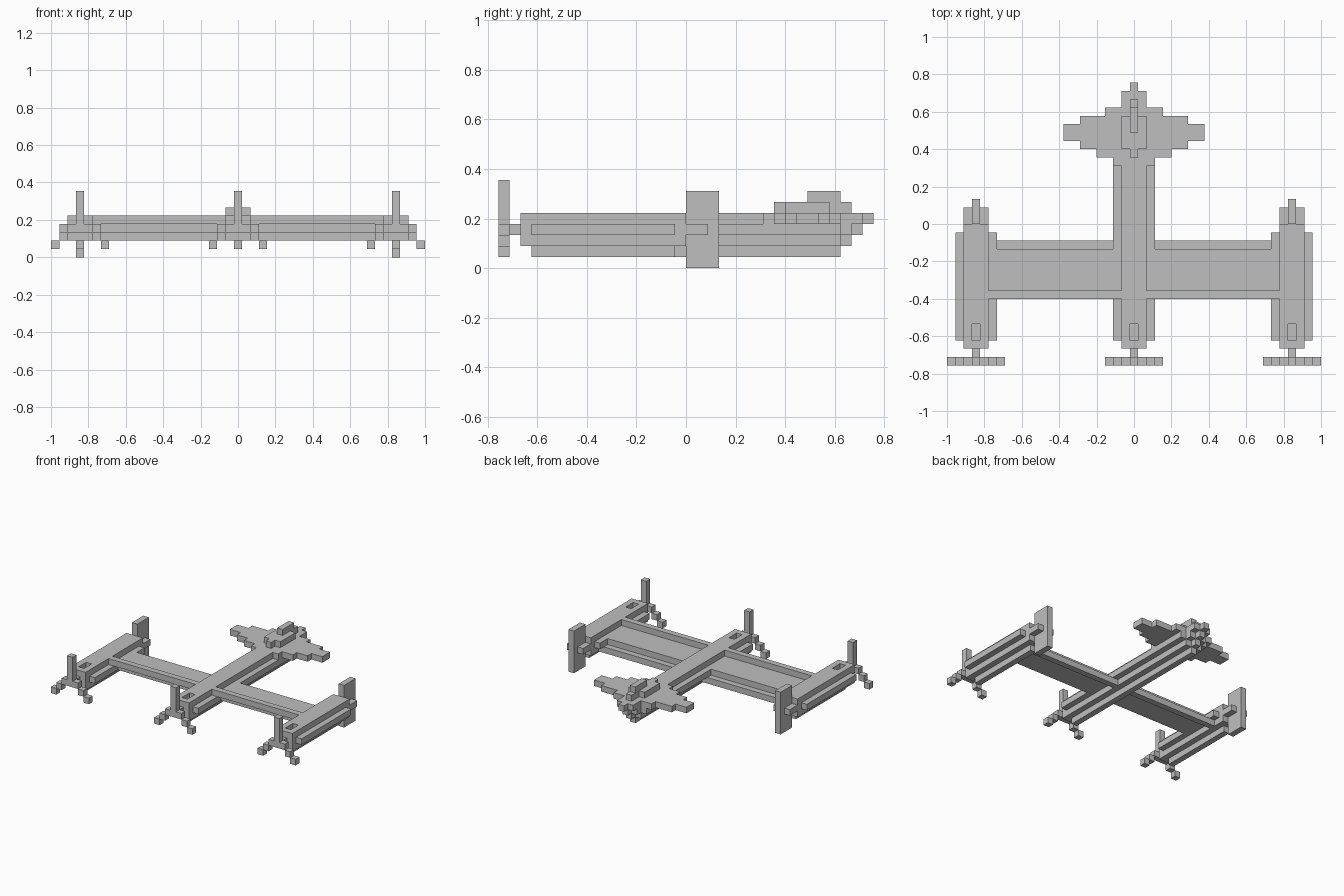
import bpy, bmesh, math

if "Cube" in bpy.data.objects:
    bpy.data.objects.remove(bpy.data.objects["Cube"])

V = 2 / 45  # size of one block

grey = bpy.data.materials.new("plain grey")
grey.diffuse_color = (0.52, 0.52, 0.52, 1)
grey.use_nodes = True
grey.node_tree.nodes["Principled BSDF"].inputs["Base Color"].default_value = grey.diffuse_color

SIDES = {
    (1, 0, 0): [(1, 0, 0), (1, 1, 0), (1, 1, 1), (1, 0, 1)],
    (-1, 0, 0): [(0, 0, 0), (0, 0, 1), (0, 1, 1), (0, 1, 0)],
    (0, 1, 0): [(0, 1, 0), (0, 1, 1), (1, 1, 1), (1, 1, 0)],
    (0, -1, 0): [(0, 0, 0), (1, 0, 0), (1, 0, 1), (0, 0, 1)],
    (0, 0, 1): [(0, 0, 1), (1, 0, 1), (1, 1, 1), (0, 1, 1)],
    (0, 0, -1): [(0, 0, 0), (0, 1, 0), (1, 1, 0), (1, 0, 0)],
}


def cells(boxes):
    return {(x, y, z) for x0, x1, y0, y1, z0, z1 in boxes
            for x in range(x0, x1 + 1) for y in range(y0, y1) for z in range(z0, z1)}


def blocks(name, boxes, cx=0, holes=()):
    """Outer skin of joined boxes (x inclusive block columns, y and z edges)."""
    solid = cells(boxes) - cells(holes)
    bm = bmesh.new()
    for x, y, z in solid:
        for (dx, dy, dz), quad in SIDES.items():
            if (x + dx, y + dy, z + dz) not in solid:
                bm.faces.new([bm.verts.new(((cx + x + a - 0.5) * V, (y + b) * V, (z + c) * V))
                              for a, b, c in quad])
    bmesh.ops.remove_doubles(bm, verts=bm.verts, dist=V * 0.01)
    bmesh.ops.dissolve_limit(bm, angle_limit=math.radians(1), verts=bm.verts, edges=bm.edges)
    me = bpy.data.meshes.new(name)
    bm.to_mesh(me)
    bm.free()
    me.materials.append(grey)
    ob = bpy.data.objects.new(name, me)
    bpy.context.collection.objects.link(ob)
    return ob


def propeller(name, cx):
    # upright blade, two stepped lower blades, shaft
    steps = [(s * i, s * i, -17, -16, 4 - i, 5 - i) for s in (-1, 1) for i in (1, 2, 3)]
    blocks(name, [(0, 0, -17, -16, 3, 8), (0, 0, -16, -15, 3, 4)] + steps, cx)


cockpit = [(0, 0, -14, -12, 4, 5)]

# outer bodies with rear fins
for side, cx in (("left", -19), ("right", 19)):
    blocks(side + "_body", [
        (-1, 1, -15, 0, 2, 5),      # main beam
        (-2, 2, -14, -1, 3, 4),     # side strips
        (0, 0, -14, -1, 1, 2),      # keel
    ], cx, cockpit)
    blocks(side + "_fin", [(0, 0, 0, 3, 0, 7), (-1, 1, 0, 2, 3, 4)], cx)
    propeller(side + "_propeller", cx)

# centre body with tapered tail end
blocks("centre_body", [
    (-1, 1, -15, 14, 2, 5),
    (-2, 2, -14, 14, 3, 4),
    (0, 0, -14, 14, 1, 2),
    (0, 0, 14, 15, 2, 3),
    (-1, 1, 14, 15, 3, 4), (0, 0, 15, 16, 3, 4),
    (-1, 1, 14, 16, 4, 5), (0, 0, 16, 17, 4, 5),
], 0, cockpit)
propeller("centre_propeller", 0)

# wing panels, stepping down from the front edge to the back edge
for side, s in (("left", -1), ("right", 1)):
    outer, inner = sorted((s * 17, s * 2))
    blocks(side + "_wing", [
        (outer, inner, -9, -8, 4, 5),
        (outer + 1, inner - 1, -8, -3, 3, 4),
        (outer, inner, -3, -2, 2, 3),
    ])

# tailplane: half width in blocks for each row, either side of the centre body
rows = [(7, 8, 2), (8, 9, 4), (9, 10, 6), (10, 12, 8), (12, 13, 6), (13, 14, 3)]
for side, s in (("left", -1), ("right", 1)):
    blocks(side + "_tailplane",
           [(*sorted((s * 2, s * w)), y0, y1, 4, 5) for y0, y1, w in rows])

# tail fin on top
blocks("tail_fin", [(-1, 1, 9, 13, 5, 6), (0, 0, 8, 15, 5, 6), (0, 0, 11, 14, 6, 7)])
